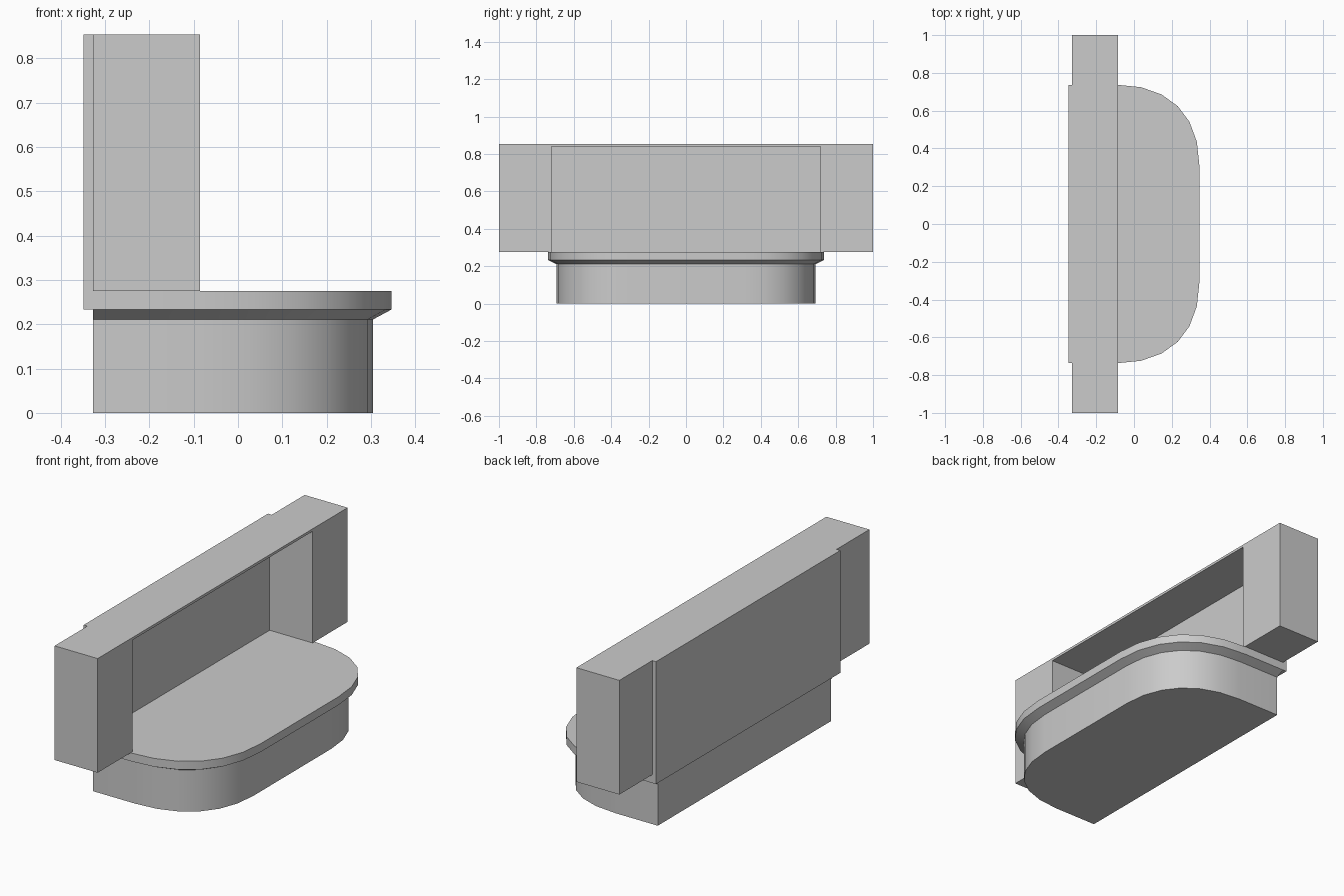
import bpy, bmesh, math

if "Cube" in bpy.data.objects:
    bpy.data.objects.remove(bpy.data.objects["Cube"])

BACK, PLATE_BACK = -0.327, -0.348   # rear of the body, rear of the plate
POST_FRONT = -0.086


def finish(name, bm, smooth=False):
    bmesh.ops.recalc_face_normals(bm, faces=bm.faces)
    me = bpy.data.meshes.new(name)
    bm.to_mesh(me)
    bm.free()
    ob = bpy.data.objects.new(name, me)
    bpy.context.collection.objects.link(ob)
    if smooth:
        bpy.ops.object.select_all(action='DESELECT')
        ob.select_set(True)
        bpy.context.view_layer.objects.active = ob
        bpy.ops.object.shade_smooth_by_angle(angle=math.radians(25))
    return ob


def d_profile(back, front, half):
    """Flat-backed outline with rounded front corners (six segments each)."""
    x0, y0, k = -0.09, 0.31, 0.63
    corner = []
    for i in range(7):
        t = i / 6
        u = 1 - t
        a = 3 * u * u * t * k + 3 * u * t * t + t ** 3
        b = u ** 3 + 3 * u * u * t + 3 * u * t * t * k
        corner.append((x0 + (front - x0) * a, y0 + (half - y0) * b))
    upper = [(back, half)] + corner
    return upper + [(x, -y) for x, y in reversed(upper)]


def loft(name, sections, smooth=False):
    """Join matching 3D outlines and cap both ends."""
    bm = bmesh.new()
    rings = [[bm.verts.new(p) for p in s] for s in sections]
    n = len(rings[0])
    for lo, hi in zip(rings, rings[1:]):
        for i in range(n):
            j = (i + 1) % n
            bm.faces.new((lo[i], lo[j], hi[j], hi[i]))
    bm.faces.new(rings[0])
    bm.faces.new(rings[-1])
    return finish(name, bm, smooth)


def level(outline, z):
    return [(x, y, z) for x, y in outline]


# Pedestal with flared collar
foot = d_profile(BACK, 0.305, 0.693)
rim = d_profile(BACK, 0.346, 0.737)
loft("pedestal", [level(foot, 0), level(foot, 0.211), level(rim, 0.233)], True)

# Seat slab
seat = d_profile(PLATE_BACK, 0.346, 0.737)
loft("seat_slab", [level(seat, 0.233), level(seat, 0.275)], True)

# Thin back panel rising from the slab
panel = [(-0.737, 0.275), (0.737, 0.275), (0.737, 0.853), (-0.737, 0.853)]
loft("back_panel", [[(x, y, z) for y, z in panel] for x in (PLATE_BACK, BACK)])

# Arch-shaped frame: two posts and a thin top board
half_arch = [(0.72, 0.275), (1.0, 0.275), (1.0, 0.853)]
arch = [(0.72, 0.84)] + half_arch
arch += [(-y, z) for y, z in reversed(arch)]
loft("side_posts_and_top", [[(x, y, z) for y, z in arch] for x in (BACK, POST_FRONT)])
